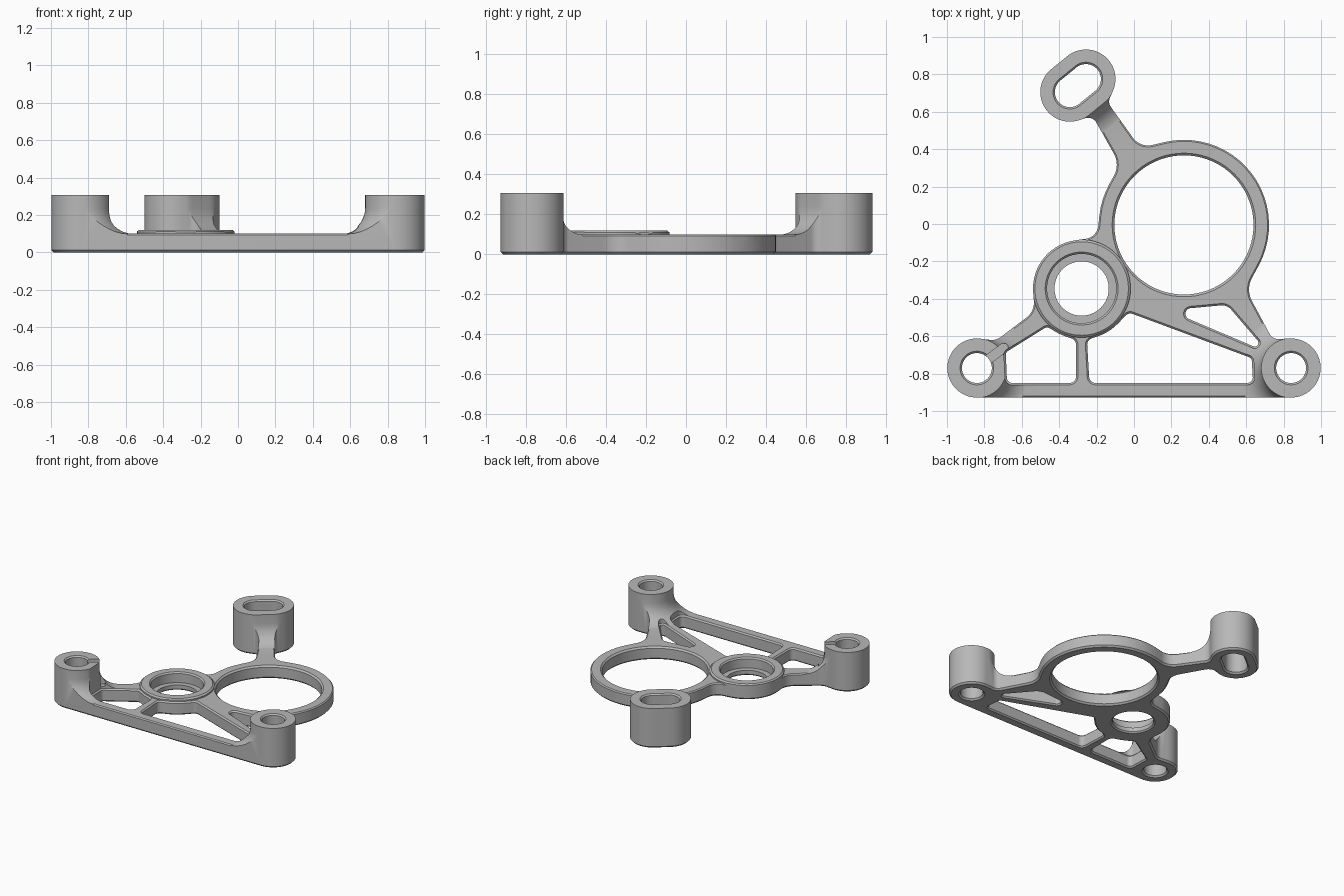
import bpy, bmesh
from math import atan2, acos, cos, sin, pi, hypot, ceil, radians

if "Cube" in bpy.data.objects:
    bpy.data.objects.remove(bpy.data.objects["Cube"])

grey = bpy.data.materials.new("satin grey")
grey.use_nodes = True
colour = (0.48, 0.48, 0.48, 1)
grey.diffuse_color = colour
grey.node_tree.nodes["Principled BSDF"].inputs["Base Color"].default_value = colour


def belt(circles):
    """Closed tangent outline round circles (x, y, r); negative r makes a concave fillet."""
    n = len(circles)
    if n == 1:
        x, y, r = circles[0]
        angles = [2 * pi * i / 72 for i in range(72)]
        return [(x + r * cos(a), y + r * sin(a), cos(a), sin(a)) for a in angles]
    normals = []
    for i, (x, y, r) in enumerate(circles):
        x2, y2, r2 = circles[(i + 1) % n]
        k = (r2 - r) / hypot(x2 - x, y2 - y)
        normals.append(atan2(y2 - y, x2 - x) + acos(max(-1, min(1, k))))
    loop = []
    for i, (x, y, r) in enumerate(circles):
        start, end = normals[i - 1] + pi, normals[i] + pi
        sweep = (end - start) % (2 * pi) if r > 0 else -((start - end) % (2 * pi))
        if abs(sweep) > 1.9 * pi:
            sweep = 0
        steps = max(1, ceil(abs(sweep) / radians(6)))
        for j in range(steps + 1):
            a = start + sweep * j / steps
            p = (x + r * cos(a), y + r * sin(a), cos(a), sin(a))
            if not loop or hypot(p[0] - loop[-1][0], p[1] - loop[-1][1]) > 1e-4:
                loop.append(p)
    if hypot(loop[0][0] - loop[-1][0], loop[0][1] - loop[-1][1]) < 1e-4:
        loop.pop()
    return loop


def prism(name, circles, profile):
    """Solid whose section follows profile (outward offset, z) round a belt outline."""
    loop = belt(circles)
    bm = bmesh.new()
    rings = [[bm.verts.new((x + nx * o, y + ny * o, z)) for x, y, nx, ny in loop]
             for o, z in profile]
    for low, high in zip(rings, rings[1:]):
        for i in range(len(loop)):
            bm.faces.new((low[i - 1], low[i], high[i], high[i - 1]))
    bm.faces.new(rings[0][::-1])
    bm.faces.new(rings[-1])
    bmesh.ops.recalc_face_normals(bm, faces=bm.faces)
    mesh = bpy.data.meshes.new(name)
    bm.to_mesh(mesh)
    bm.free()
    obj = bpy.data.objects.new(name, mesh)
    obj.data.materials.append(grey)
    bpy.context.collection.objects.link(obj)
    return obj


def combine(target, tool, operation):
    mod = target.modifiers.new(operation, 'BOOLEAN')
    mod.operation, mod.solver, mod.object = operation, 'EXACT', tool
    bpy.context.view_layer.objects.active = target
    bpy.ops.object.modifier_apply(modifier=mod.name)
    bpy.data.objects.remove(tool)


TOP, PLATE = 0.307, 0.1
BOSS, HOLE = 0.158, 0.08

left_xy, right_xy = (-0.84, -0.77), (0.84, -0.77)
slot_ends = [(-0.257, 0.775), (-0.343, 0.705)]
ring_xy, collar_xy = (0.267, -0.005), (-0.28, -0.345)
ring, collar = (*ring_xy, 0.455), (*collar_xy, 0.26)
bosses = [[left_xy], [right_xy], slot_ends]

# Outer outline: bosses, ring and collar joined by concave fillets
outline = [
    (*left_xy, BOSS), (*right_xy, BOSS),
    (0.77, -0.565, -0.05), (0.745, -0.35, -0.13),
    ring,
    (0.075, 0.52, -0.1), (-0.083, 0.655, -0.05),
    (*slot_ends[0], BOSS), (*slot_ends[1], BOSS),
    (-0.245, 0.518, -0.05), (-0.212, 0.317, -0.12),
    ring,
    (-0.27, 0.0, -0.08),
    collar,
    (-0.635, -0.42, -0.1), (-0.76, -0.54, -0.08),
]
bracket = prism("mounting_bracket", outline, [(-0.012, 0), (0, 0.012), (0, 0.4)])

# Height envelope: chamfered plate, raised collar and bosses with flared feet
envelope = prism("envelope", outline, [(0.003, -0.1), (0.003, 0.089), (-0.008, PLATE)])
combine(envelope, prism("collar_top", [collar],
                        [(0.002, -0.08), (0.002, 0.11), (-0.01, 0.12)]), 'UNION')
flare = [(0.142, -0.07)]
for step in range(9):
    a = radians(88 - 11 * step)
    flare.append((0.142 - 0.14 * cos(a), 0.238 - 0.14 * sin(a)))
flare.append((0.002, TOP))
for ends in bosses:
    foot = prism("boss_foot", [(*e, BOSS) for e in ends], flare)
    combine(envelope, foot, 'UNION')
combine(bracket, envelope, 'INTERSECT')

# Lightening windows between the struts
collar_edge = (*collar_xy, -0.27)
windows = [
    [(-0.65, -0.82, 0.03), (-0.345, -0.815, 0.035), (-0.345, -0.645, 0.035),
     collar_edge, (-0.465, -0.578, 0.025), (-0.66, -0.70, 0.025)],
    [(-0.205, -0.815, 0.035), (0.605, -0.82, 0.03), (0.605, -0.735, 0.025),
     (-0.02, -0.508, 0.03), collar_edge, (-0.215, -0.645, 0.035)],
    [(0.305, -0.48, 0.03), (0.645, -0.635, 0.02), (0.47, -0.5, 0.065)],
]
window_cut = [(0.01, -0.02), (0.01, 0), (0, 0.01), (0, 0.09), (0.01, PLATE), (0.01, 0.45)]
for window in windows:
    combine(bracket, prism("window", window, window_cut), 'DIFFERENCE')

# Large ring bore and stepped collar bore
combine(bracket, prism("ring_bore", [(*ring_xy, 0.372)],
                       [(0.022, -0.01), (0, 0.012), (0, 0.088), (0.022, 0.11)]), 'DIFFERENCE')
combine(bracket, prism("collar_bore", [(*collar_xy, 0.145)],
                       [(0.01, -0.02), (0.01, 0), (0, 0.01), (0, 0.04), (0.04, 0.04),
                        (0.04, 0.11), (0.06, 0.13)]), 'DIFFERENCE')

# Boss holes with chamfered rims
for ends in bosses:
    hole = prism("boss_hole", [(*e, HOLE) for e in ends],
                 [(0.022, -0.01), (0, 0.012), (0, TOP - 0.01), (0.02, TOP + 0.01)])
    combine(bracket, hole, 'DIFFERENCE')

# Narrow split in the left-hand boss
aim = radians(37)
split = [(left_xy[0] + d * cos(aim), left_xy[1] + d * sin(aim), 0.024) for d in (0.04, 0.18)]
combine(bracket, prism("split", split, [(0, 0.115), (0, 0.45)]), 'DIFFERENCE')

# Smooth curved walls, crisp rims
bpy.ops.object.select_all(action='DESELECT')
bracket.select_set(True)
bpy.context.view_layer.objects.active = bracket
bpy.ops.object.shade_smooth_by_angle(angle=radians(28))
